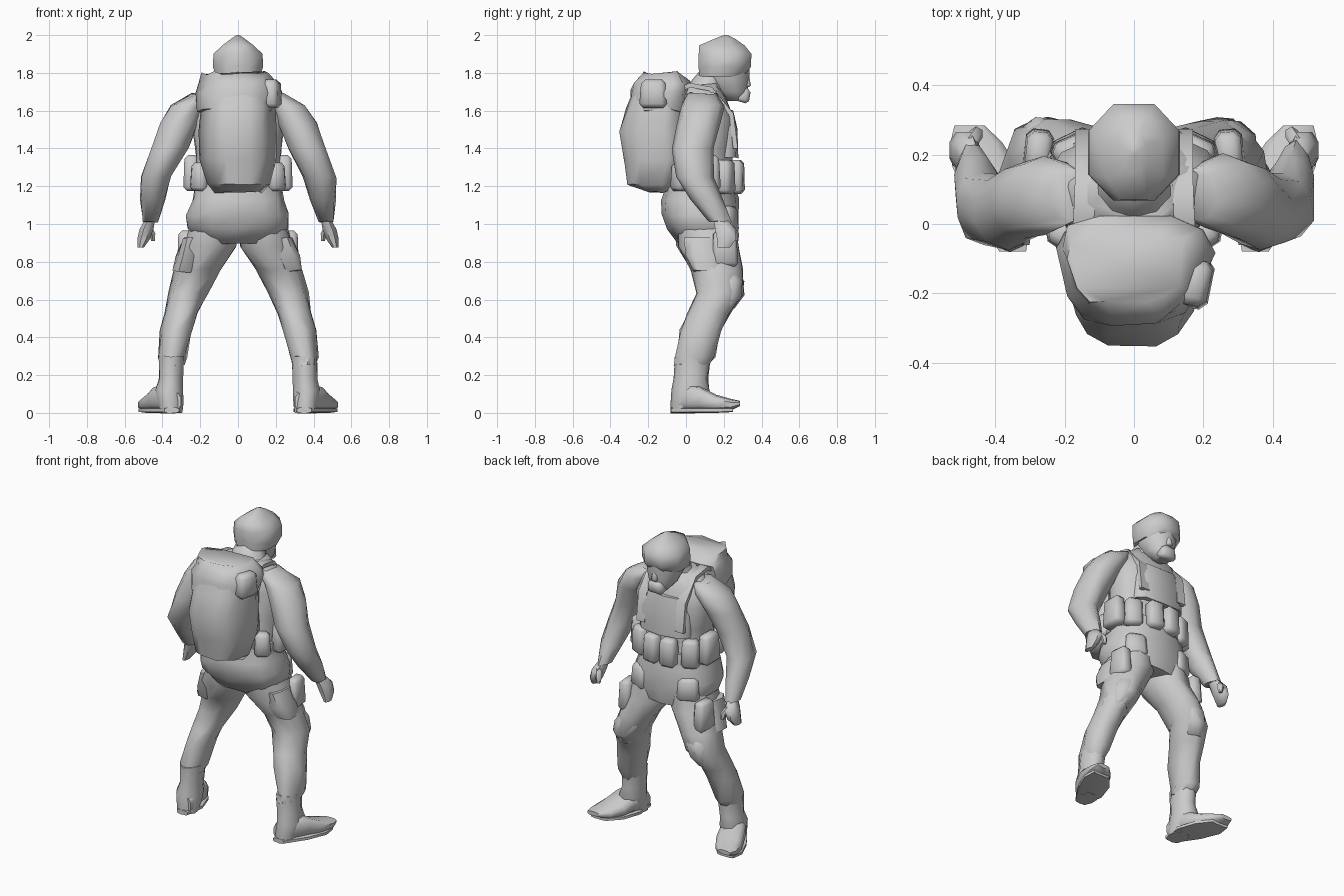
import bpy, bmesh, math, random
from mathutils import Vector, Matrix

random.seed(4)
if "Cube" in bpy.data.objects:
    bpy.data.objects.remove(bpy.data.objects["Cube"])

grey = bpy.data.materials.new("plain grey")
grey.use_nodes = True
grey.diffuse_color = (.6, .6, .6, 1)
grey.node_tree.nodes["Principled BSDF"].inputs["Base Color"].default_value = (.6, .6, .6, 1)


def finish(bm, name, angle=55):
    """Turn a bmesh into a smooth shaded object."""
    bmesh.ops.recalc_face_normals(bm, faces=bm.faces)
    mesh = bpy.data.meshes.new(name)
    bm.to_mesh(mesh)
    bm.free()
    obj = bpy.data.objects.new(name, mesh)
    bpy.context.collection.objects.link(obj)
    mesh.materials.append(grey)
    bpy.ops.object.select_all(action="DESELECT")
    obj.select_set(True)
    bpy.context.view_layer.objects.active = obj
    bpy.ops.object.shade_smooth_by_angle(angle=math.radians(angle))
    return obj


def loft(name, rings, side=1, sides=10, square=1.0, rough=0, along="z", wedge=0):
    """Skin rings given as (x, y, z, half width, half depth).
    square < 1 boxes the rings, wedge narrows them towards -y."""
    bm = bmesh.new()
    loops = []
    for x, y, z, wide, deep in rings:
        loop = []
        for i in range(sides):
            turn = math.tau * (i + .5) / sides
            c, s = math.cos(turn), math.sin(turn)
            v = math.copysign(abs(s) ** square, s)
            u = math.copysign(abs(c) ** square, c) * wide * (1 + wedge * v)
            v *= deep
            offset = Vector((u, v, 0)) if along == "z" else Vector((u, 0, v))
            noise = Vector([random.uniform(-rough, rough) for _ in range(3)])
            point = Vector((x, y, z)) + offset + noise
            point.x *= side
            loop.append(bm.verts.new(point))
        loops.append(loop)
    for low, high in zip(loops, loops[1:]):
        for i in range(sides):
            j = (i + 1) % sides
            bm.faces.new((low[i], low[j], high[j], high[i]))
    bm.faces.new(loops[0])
    bm.faces.new(loops[-1])
    return finish(bm, name)


def pouch(name, place, size, turn=0, tilt=0, taper=.85):
    """A chamfered box, narrower at the top, turned about z and tilted about x."""
    bm = bmesh.new()
    bmesh.ops.create_cube(bm, size=1)
    for v in bm.verts:
        if v.co.z > 0:
            v.co.x *= taper
            v.co.y *= taper
        v.co = Vector(a * b for a, b in zip(v.co, size))
    bmesh.ops.bevel(bm, geom=bm.edges[:], offset=min(size) * .22, segments=1, affect="EDGES")
    spin = Matrix.Rotation(turn, 4, "Z") @ Matrix.Rotation(tilt, 4, "X")
    bm.transform(Matrix.Translation(place) @ spin)
    return finish(bm, name)


def strap(name, points, wide, thick, side=1):
    """A flat band running through points, its width along x."""
    bm = bmesh.new()
    rows = []
    for n, p in enumerate(points):
        before, after = Vector(points[max(n - 1, 0)]), Vector(points[min(n + 1, len(points) - 1)])
        out = Vector((1, 0, 0)).cross(after - before).normalized() * thick / 2
        across = Vector((wide / 2, 0, 0))
        row = []
        for corner in (across + out, out - across, -across - out, across - out):
            q = Vector(p) + corner
            row.append(bm.verts.new((q.x * side, q.y, q.z)))
        rows.append(row)
    for a, b in zip(rows, rows[1:]):
        for i in range(4):
            j = (i + 1) % 4
            bm.faces.new((a[i], a[j], b[j], b[i]))
    bm.faces.new(rows[0])
    bm.faces.new(rows[-1])
    return finish(bm, name)


# Torso with a loose, flared jacket skirt
loft("jacket", [
    (0, .11, .9, .20, .155), (0, .09, .98, .27, .19), (0, .075, 1.05, .275, .205),
    (0, .07, 1.13, .245, .205), (0, .075, 1.25, .22, .165), (0, .09, 1.4, .23, .155),
    (0, .11, 1.55, .25, .15), (0, .09, 1.66, .22, .125), (0, .09, 1.74, .12, .09)],
    sides=14, square=.8, rough=.008)
loft("collar", [(0, .09, 1.68, .14, .11), (0, .12, 1.76, .10, .09), (0, .16, 1.82, .08, .08)])

# Head: face, breathing mask and faceted helmet
loft("face", [(0, .27, 1.65, .045, .05), (0, .235, 1.7, .085, .09),
              (0, .21, 1.77, .11, .125), (0, .2, 1.84, .115, .135)])
pouch("face_mask", (0, .3, 1.685), (.12, .09, .08), tilt=-.3, taper=.75)
pouch("nose", (0, .32, 1.76), (.045, .05, .07), taper=.5)
loft("helmet", [
    (0, .185, 1.78, .125, .125), (0, .205, 1.83, .142, .148), (0, .207, 1.9, .14, .15),
    (0, .19, 1.945, .09, .13), (0, .205, 1.98, .04, .06), (0, .21, 2.0, .008, .01)],
    sides=8, square=.9)

# Backpack: tapered sack, lid and a roll on its left
loft("backpack_sack", [
    (0, -.14, 1.17, .11, .05), (0, -.18, 1.21, .16, .13), (0, -.175, 1.34, .19, .16),
    (0, -.185, 1.49, .19, .165), (0, -.165, 1.62, .185, .15), (0, -.14, 1.72, .18, .13)],
    sides=12, square=.6, rough=.007, wedge=.2)
loft("backpack_lid", [
    (-.01, -.15, 1.6, .195, .15), (0, -.14, 1.70, .21, .15),
    (0, -.125, 1.75, .2, .14), (-.02, -.135, 1.8, .16, .10)],
    sides=12, square=.6, rough=.012, wedge=.2)
pouch("lid_roll", (.175, -.17, 1.69), (.1, .15, .15), turn=-.2)
pouch("back_plate", (0, -.03, 1.45), (.36, .08, .5))

# Chest rig and the row of pouches round the waist
loft("chest_plate", [(0, .19, 1.35, .18, .085), (0, .195, 1.5, .175, .08),
                     (0, .185, 1.6, .14, .065)], square=.6, rough=.006)
for k in (-3, -1, 1, 3):
    pouch("front_pouch", (k * .06, .27 - .007 * k * k, 1.25), (.11, .09, .18),
          turn=-k * .14, taper=.9)
loft("rig_belt", [(0, .08, 1.17, .235, .185), (0, .08, 1.24, .235, .18)], sides=14, square=.8)

for side, label in ((1, "left"), (-1, "right")):
    # Straps and waist gear
    strap(label + "_shoulder_strap", [
        (.15, -.07, 1.69), (.145, .02, 1.735), (.14, .13, 1.715),
        (.14, .24, 1.58), (.14, .262, 1.4)], .06, .025, side)
    pouch(label + "_hip_pouch", (side * .245, .11, 1.27), (.09, .15, .19))
    pouch(label + "_back_pouch", (side * .2, -.03, 1.25), (.1, .09, .15), turn=side * .6)
    pouch(label + "_jacket_pocket", (side * .17, .215, 1.02), (.14, .1, .15), turn=-side * .45)

    # Arm, bent forward at the elbow
    loft(label + "_arm", [
        (.18, .085, 1.69, .07, .075), (.26, .085, 1.63, .10, .115), (.315, .07, 1.53, .105, .115),
        (.365, .035, 1.4, .105, .108), (.432, .045, 1.25, .087, .10),
        (.45, .11, 1.13, .067, .088), (.465, .175, 1.01, .04, .062)],
        side, rough=.006)
    loft(label + "_hand", [
        (.467, .185, 1.02, .03, .042), (.485, .21, .97, .04, .06),
        (.5, .215, .92, .036, .055), (.515, .20, .875, .018, .035)], side, sides=8)
    loft(label + "_thumb", [
        (.475, .23, .99, .02, .022), (.455, .26, .95, .02, .022),
        (.45, .265, .91, .011, .012)], side, sides=6)

    # Trouser leg, bent at the knee and bloused over the boot
    loft(label + "_leg", [
        (.13, .11, 1.0, .125, .16), (.15, .115, .88, .138, .168), (.215, .165, .76, .125, .135),
        (.265, .182, .64, .105, .122), (.30, .118, .53, .092, .115),
        (.325, .08, .44, .086, .112), (.352, .05, .3, .077, .105), (.35, .03, .25, .065, .09)],
        side, sides=12, rough=.009)
    loft(label + "_knee_pad", [
        (.29, .2, .56, .055, .055), (.275, .23, .62, .08, .08),
        (.25, .23, .7, .085, .08), (.235, .22, .76, .06, .06)], side, sides=8, rough=.008)
    pouch(label + "_thigh_pouch", (side * .275, .205, .87), (.085, .14, .19), turn=side * .1)
    loft(label + "_thigh_pocket", [
        (.285, .11, .75, .06, .08), (.265, .09, .83, .065, .10), (.23, .08, .93, .06, .09)],
        side, sides=8, square=.7, rough=.008)

    # Boot, splayed outwards, with heel reaching the ground
    loft(label + "_boot_shaft", [
        (.355, -.01, .0, .06, .07), (.36, .01, .06, .072, .09), (.365, .025, .12, .075, .10),
        (.355, .025, .18, .066, .09), (.352, .035, .3, .07, .095)],
        side, rough=.004)
    loft(label + "_boot_foot", [
        (.35, -.06, .06, .05, .05), (.365, 0, .08, .075, .075), (.39, .07, .075, .088, .07),
        (.425, .16, .05, .095, .046), (.455, .235, .043, .078, .032), (.475, .285, .05, .045, .014)],
        side, sides=10, square=.75, along="y")
    loft(label + "_boot_sole", [
        (.35, -.08, .014, .04, .014), (.385, .05, .014, .095, .014),
        (.43, .17, .014, .10, .014), (.46, .25, .016, .06, .012)],
        side, sides=8, square=.5, along="y")
